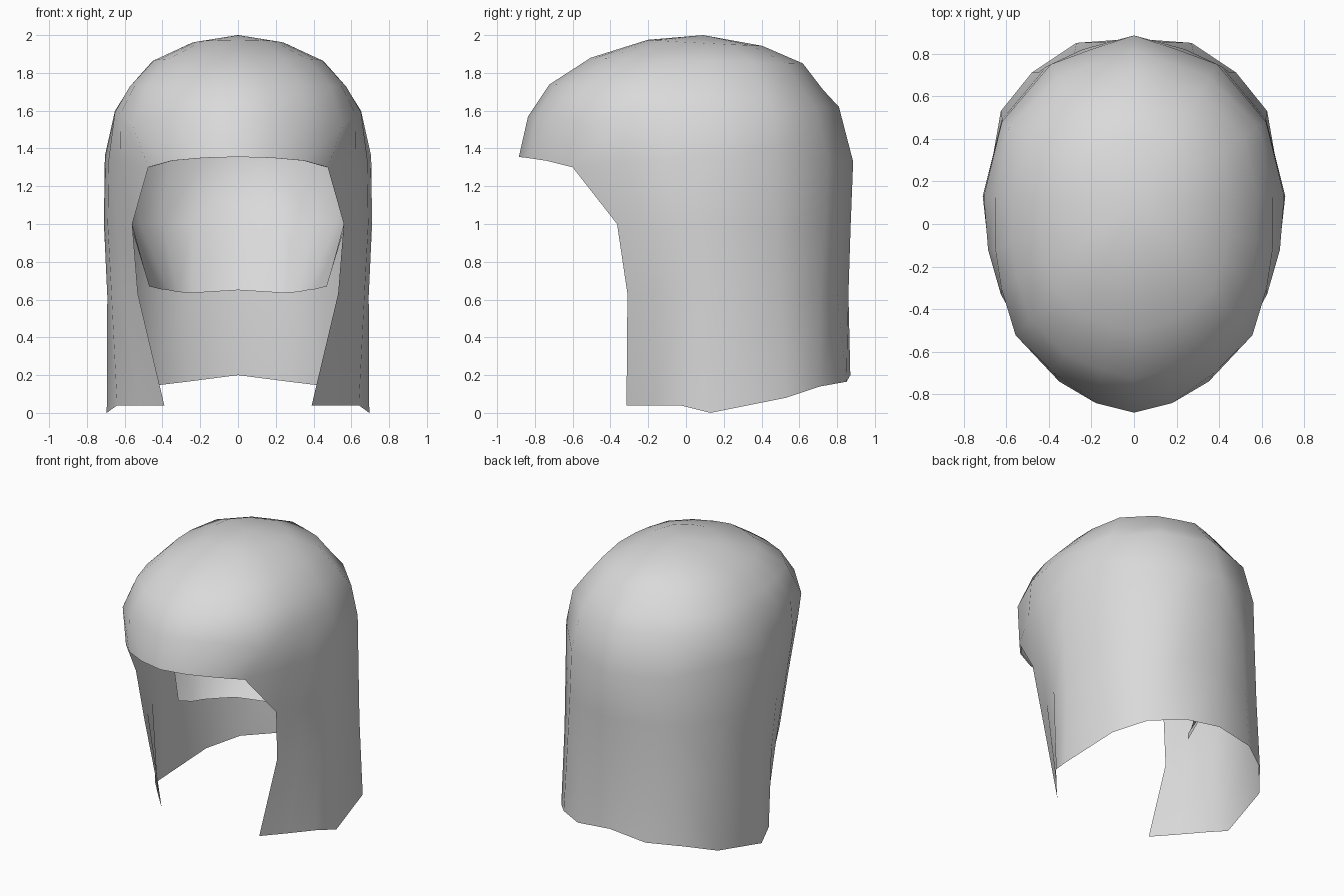
import bpy, bmesh
from mathutils import Vector

if "Cube" in bpy.data.objects:
    bpy.data.objects.remove(bpy.data.objects["Cube"])

mat = bpy.data.materials.new("light_grey")
mat.diffuse_color = (0.7, 0.7, 0.7, 1)
mat.use_nodes = True
mat.node_tree.nodes["Principled BSDF"].inputs["Base Color"].default_value = mat.diffuse_color

APEX = Vector((0, 0.09, 2.0))

# Widest ring, from the back centre round one side to the brim centre
RIM = [(0, .885, 1.33), (.2, .82, 1.33), (.39, .75, 1.34), (.62, .48, 1.39), (.705, .13, 1.36),
       (.685, -.12, 1.34), (.625, -.33, 1.33), (.475, -.6, 1.30),
       (.35, -.74, 1.335), (.18, -.84, 1.35), (0, -.885, 1.355)]

# Fuller outline that the dome rings follow above the cut-out brim corners
FULL = {3: (.64, .49), 5: (.70, -.13), 6: (.665, -.33), 7: (.59, -.56), 8: (.395, -.745)}

# Dome rings: share of the rim radius and height at the front, then at the back
DOME = [(.95, 1.57, .905, 1.62), (.835, 1.738, .80, 1.71),
        (.61, 1.88, .665, 1.85), (.30, 1.975, .395, 1.943)]

# Hanging side and back walls, from the back centre to the face opening
WALL = [
    [(0, .872, 1.0), (.24, .82, 1.0), (.41, .74, 1.0), (.62, .49, 1.0),
     (.71, .13, 1.0), (.69, -.05, 1.0), (.635, -.22, 1.0), (.56, -.365, 1.0)],
    [(0, .86, .63), (.28, .80, .63), (.45, .71, .63), (.62, .5, .63),
     (.692, .13, .62), (.67, -.02, .63), (.605, -.17, .63), (.53, -.31, .63)],
    [(0, .87, .2), (.27, .85, .165), (.48, .71, .14), (.625, .53, .08),
     (.695, .13, 0), (.64, -.03, .04), (.52, -.17, .04), (.39, -.315, .04)],
]

# Inner lining, a shorter curtain that curves in towards its lower edge
LINING = [
    [(0, .62, 1.0), (.24, .57, 1.0), (.40, .46, 1.0), (.52, .32, 1.0), (.57, .16, 1.0), (.56, .04, 1.0)],
    [(0, .35, .65), (.24, .31, .635), (.32, .22, .64), (.37, .14, .65), (.41, .06, .655), (.47, -.01, .67)],
]


def half_shell(name, rim, inset, drop, walls):
    """Dome over the rim plus wall rows below it, mirrored across x."""
    bm = bmesh.new()
    rows = []
    for ring, (f_front, z_front, f_back, z_back) in enumerate(DOME):
        row = []
        for i, p in enumerate(rim):
            base = Vector((*FULL.get(i, p[:2]), 0))
            t = min(1, max(0, (base.y + .88) / 1.76))
            f = f_front + (f_back - f_front) * t
            xy = APEX + (base - APEX) * f * inset
            z = z_front + (z_back - z_front) * t - drop
            if ring == 0 and i == 7:
                z -= .06
            row.append((xy.x, xy.y, z))
        rows.insert(0, row)
    rows.append(rim)
    rows += walls
    verts = [[bm.verts.new(p) for p in row] for row in rows]
    top = bm.verts.new(APEX - Vector((0, 0, drop)))
    for a, b in zip(verts[0], verts[0][1:]):
        bm.faces.new((top, a, b))
    for upper, lower in zip(verts, verts[1:]):
        for i in range(min(len(upper), len(lower)) - 1):
            bm.faces.new((upper[i], lower[i], lower[i + 1], upper[i + 1]))
    bmesh.ops.recalc_face_normals(bm, faces=bm.faces)
    # The dome's top faces must look upwards
    bm.normal_update()
    if top.link_faces[0].normal.z < 0:
        bmesh.ops.reverse_faces(bm, faces=bm.faces)
    for f in bm.faces:
        f.smooth = True
    mesh = bpy.data.meshes.new(name)
    bm.to_mesh(mesh)
    bm.free()
    mesh.materials.append(mat)
    obj = bpy.data.objects.new(name, mesh)
    bpy.context.collection.objects.link(obj)
    mirror = obj.modifiers.new("mirror", 'MIRROR')
    mirror.use_clip = True
    mirror.merge_threshold = 0.002
    return obj


half_shell("outer_shell", RIM, 1, 0, WALL)

# Lining rim sits just inside the outer rim and meets the brim at the front
inner_rim = [(x * .95, y * .94, z) if y > -.5 else (x * .99, y * .99, z) for x, y, z in RIM]
half_shell("inner_lining", inner_rim, .965, .04, LINING)
